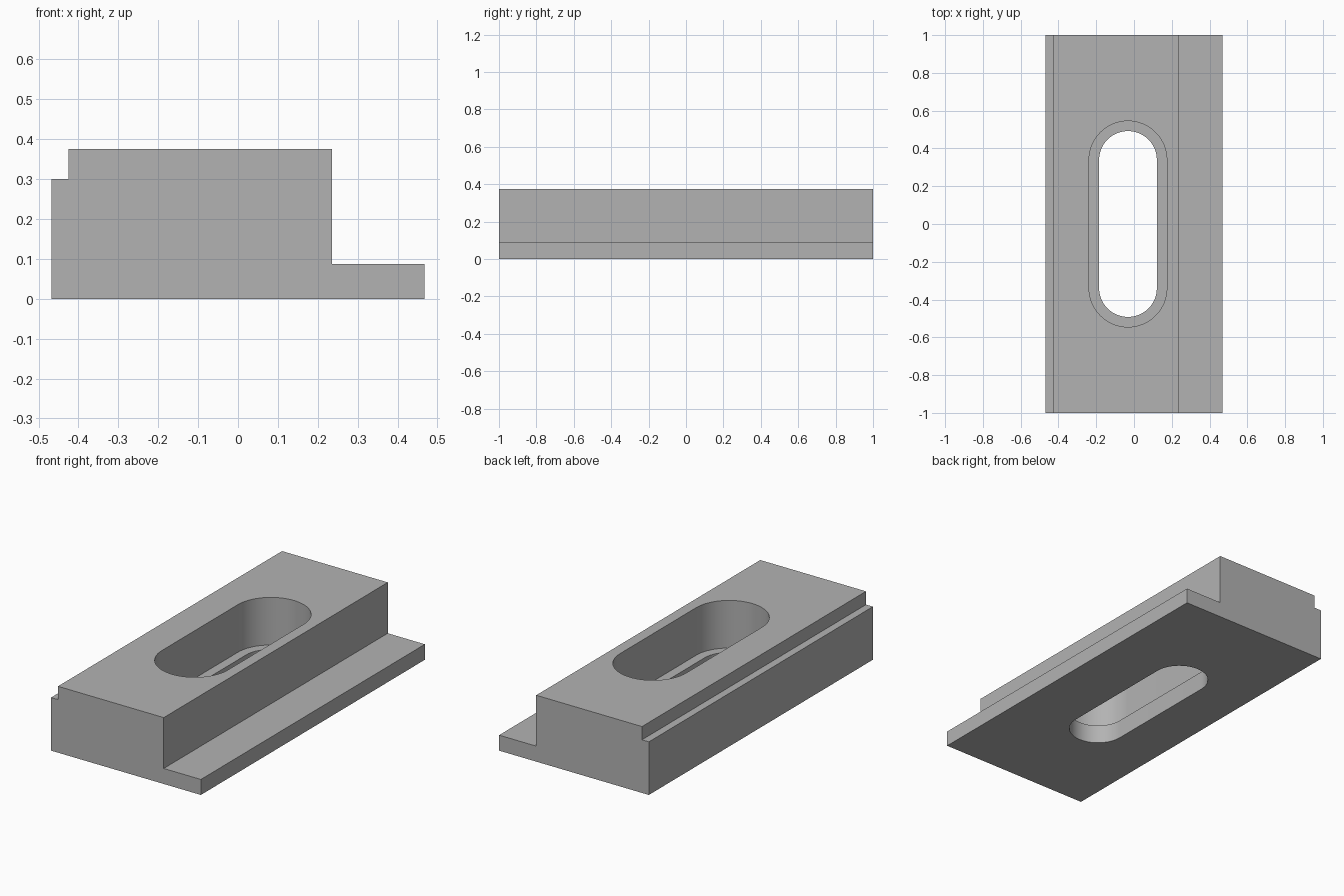
import bpy
import bmesh
from math import cos, sin, pi, radians

cube = bpy.data.objects.get("Cube")
if cube:
    bpy.data.objects.remove(cube, do_unlink=True)

grey = bpy.data.materials.new("plain grey")
grey.use_nodes = True
colour = (0.45, 0.45, 0.45, 1.0)
grey.diffuse_color = colour
grey.node_tree.nodes["Principled BSDF"].inputs["Base Color"].default_value = colour


def prism(name, outline, direction):
    """Extrude a closed 3D outline along a direction into a solid."""
    bm = bmesh.new()
    face = bm.faces.new([bm.verts.new(p) for p in outline])
    result = bmesh.ops.extrude_face_region(bm, geom=[face])
    moved = [g for g in result["geom"] if isinstance(g, bmesh.types.BMVert)]
    bmesh.ops.translate(bm, verts=moved, vec=direction)
    bmesh.ops.recalc_face_normals(bm, faces=bm.faces)
    mesh = bpy.data.meshes.new(name)
    bm.to_mesh(mesh)
    bm.free()
    mesh.materials.append(grey)
    obj = bpy.data.objects.new(name, mesh)
    bpy.context.collection.objects.link(obj)
    return obj


def slot_outline(centre_x, half_straight, radius, z, steps=32):
    """Rounded slot running along y."""
    points = []
    for end in (0, 1):
        shift = half_straight * (1 - 2 * end)
        for i in range(steps + 1):
            a = pi * (end + i / steps)
            points.append((centre_x + radius * cos(a), shift + radius * sin(a), z))
    return points


# Stepped block: low flange on the left, small rebate on the right
profile = [(-0.468, 0), (0.468, 0), (0.468, 0.0875), (0.236, 0.0875),
           (0.236, 0.375), (-0.425, 0.375), (-0.425, 0.3), (-0.468, 0.3)]
block = prism("clamp_block", [(x, -1, z) for x, z in profile], (0, 2, 0))

# Counterbored slot: wide pocket above, narrower opening through the base
SLOT_X, STRAIGHT, LEDGE_Z = -0.032, 0.339, 0.106
cutters = [
    prism("pocket_cutter", slot_outline(SLOT_X, STRAIGHT, 0.206, LEDGE_Z), (0, 0, 0.5)),
    prism("through_cutter", slot_outline(SLOT_X, STRAIGHT, 0.153, -0.1), (0, 0, 0.35)),
]
bpy.context.view_layer.objects.active = block
for cutter in cutters:
    cutter.hide_render = True
    cut = block.modifiers.new(cutter.name, "BOOLEAN")
    cut.operation = "DIFFERENCE"
    cut.solver = "EXACT"
    cut.object = cutter
    bpy.ops.object.modifier_apply(modifier=cut.name)
    bpy.data.objects.remove(cutter, do_unlink=True)

# Smooth slot ends, crisp edges elsewhere
bpy.ops.object.select_all(action="DESELECT")
block.select_set(True)
bpy.context.view_layer.objects.active = block
bpy.ops.object.shade_smooth_by_angle(angle=radians(30))
